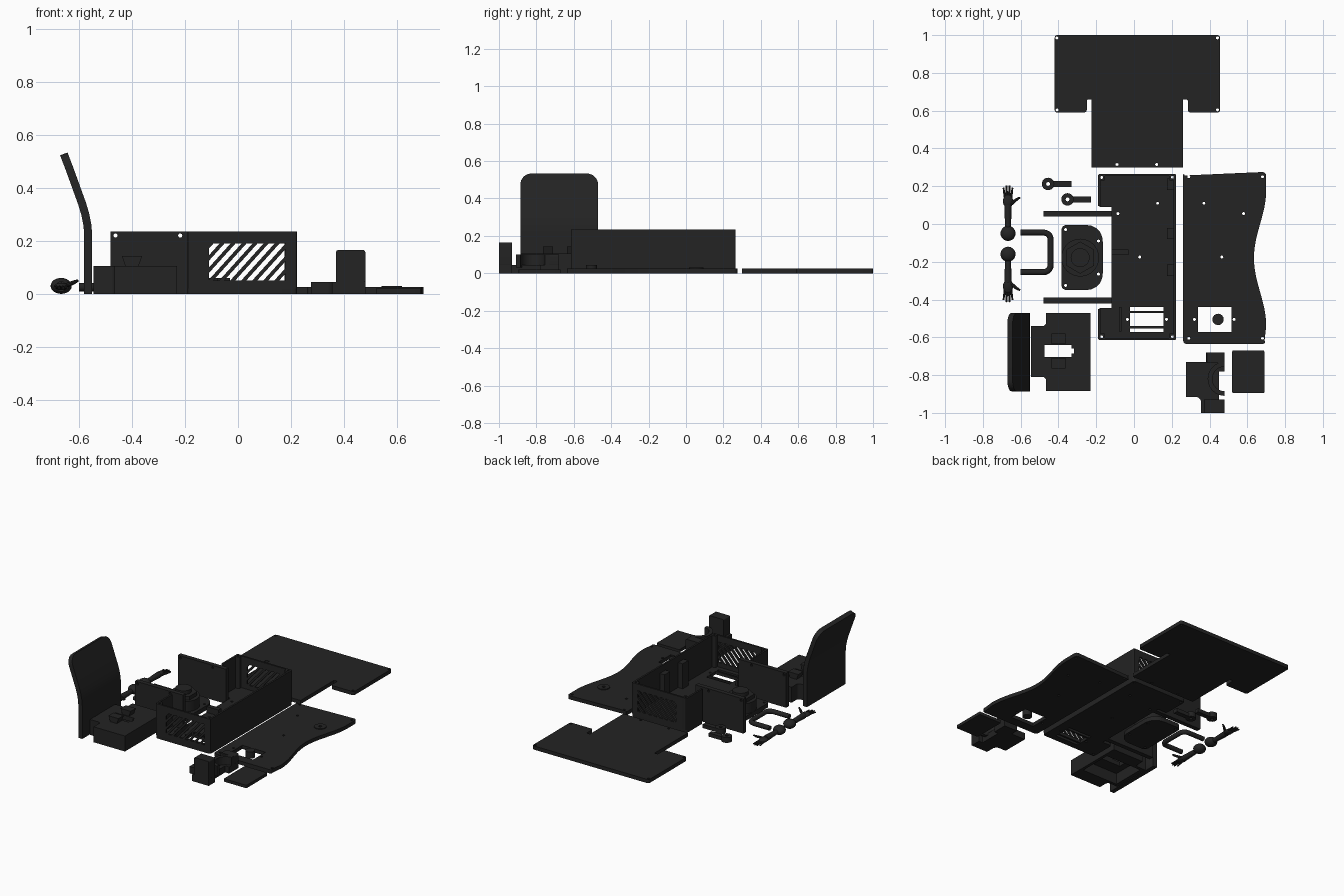
import bpy, bmesh, math
from mathutils import Vector

if "Cube" in bpy.data.objects:
    bpy.data.objects.remove(bpy.data.objects["Cube"])

black = bpy.data.materials.new("matte_black")
black.diffuse_color = (0.017, 0.017, 0.017, 1)
black.use_nodes = True
black.node_tree.nodes["Principled BSDF"].inputs["Base Color"].default_value = black.diffuse_color


def finish(name, bm, smooth=True):
    bmesh.ops.recalc_face_normals(bm, faces=bm.faces)
    me = bpy.data.meshes.new(name)
    bm.to_mesh(me)
    bm.free()
    me.materials.append(black)
    ob = bpy.data.objects.new(name, me)
    bpy.context.collection.objects.link(ob)
    if smooth:
        bpy.context.view_layer.objects.active = ob
        ob.select_set(True)
        bpy.ops.object.shade_smooth_by_angle(angle=math.radians(35))
        ob.select_set(False)
    return ob


def rnd(pts, r=0.0, n=5):
    """Round polygon corners; a point may carry its own radius."""
    out = []
    for i, p in enumerate(pts):
        a, b, c = (Vector(q[:2]) for q in (pts[i - 1], p, pts[(i + 1) % len(pts)]))
        rad = p[2] if len(p) > 2 else r
        if rad == 0:
            out.append(b)
            continue
        s, e = b + (a - b).normalized() * rad, b + (c - b).normalized() * rad
        for k in range(n + 1):
            t = k / n
            w = 0.8 * 2 * t * (1 - t)
            out.append((s * (1 - t) ** 2 + b * w + e * t * t) / ((1 - t) ** 2 + w + t * t))
    return out


def rect(x0, y0, x1, y1, r=0.0):
    return rnd([(x0, y0), (x1, y0), (x1, y1), (x0, y1)], r)


def circle(x, y, r, n=16, ph=0.0):
    return [Vector((x + r * math.cos(ph + 2 * math.pi * i / n),
                    y + r * math.sin(ph + 2 * math.pi * i / n))) for i in range(n)]


def prism(name, outline, c0, c1, holes=(), axis='z'):
    """Extrude an outline with holes along z, or along y for upright walls."""
    bm = bmesh.new()
    place = (lambda p: (p[0], p[1], c0)) if axis == 'z' else (lambda p: (p[0], c0, p[1]))
    edges = []
    for loop in [outline, *holes]:
        vs = [bm.verts.new(place(p)) for p in loop]
        edges += [bm.edges.new((vs[i - 1], vs[i])) for i in range(len(vs))]
    bmesh.ops.triangle_fill(bm, use_beauty=True, edges=edges)
    g = bmesh.ops.extrude_face_region(bm, geom=bm.faces[:], use_keep_orig=True)
    d = Vector((0, 0, c1 - c0)) if axis == 'z' else Vector((0, c1 - c0, 0))
    bmesh.ops.translate(bm, vec=d, verts=[v for v in g['geom'] if isinstance(v, bmesh.types.BMVert)])
    return finish(name, bm)


def box(name, x0, x1, y0, y1, z0, z1):
    return prism(name, rect(x0, y0, x1, y1), z0, z1)


def rod(name, a, b, r0, r1, n=12):
    a, b = Vector(a), Vector(b)
    bm = bmesh.new()
    bmesh.ops.create_cone(bm, cap_ends=True, segments=n, radius1=r0, radius2=r1, depth=(b - a).length)
    bm.transform((b - a).to_track_quat('Z', 'Y').to_matrix().to_4x4())
    bmesh.ops.translate(bm, vec=(a + b) / 2, verts=bm.verts)
    return finish(name, bm)


def ball(name, c, s):
    bm = bmesh.new()
    bmesh.ops.create_uvsphere(bm, u_segments=20, v_segments=12, radius=1)
    bmesh.ops.scale(bm, vec=s, verts=bm.verts)
    bmesh.ops.translate(bm, vec=c, verts=bm.verts)
    return finish(name, bm)


def screw_holes(pts):
    return [circle(x, y, 0.008, 10) for x, y in pts]


# T-shaped cover plate
prism("cover_plate", rnd([(-.42, 1, .015), (-.42, .59, .015), (-.25, .59, .015), (-.25, .66, .01),
                          (-.225, .66), (-.225, .3), (.26, .3), (.26, .66), (.285, .66, .01),
                          (.285, .59, .015), (.456, .59, .015), (.456, 1, .015)]), 0, .025,
      screw_holes([(-.408, .985), (.442, .985), (-.407, .604), (.442, .604), (-.09, .315), (.12, .315)]))

# Tray floor with barred window
corners = [(x, y) for x in (-.171, .204) for y in (-.597, .247)]
prism("tray_floor", rnd([(-.19, -.615, .015), (.222, -.615, .015), (.222, .265, .015), (-.19, .265, .015),
                         (-.19, .09, .015), (-.12, .09), (-.12, -.445), (-.19, -.445, .015)]), 0, .02,
      screw_holes(corners + [(.125, .11), (-.085, .055), (.03, -.175), (-.035, -.505), (.172, -.505)])
      + [rect(-.02, a, .155, b) for a, b in ((-.572, -.552), (-.54, -.472), (-.46, -.44))])


def slots():
    """Diagonal vent slots clipped to the vent rectangle."""
    out = []
    for i in range(12):
        s = -.305 + i * .0415
        poly = [(-.11, .05), (.18, .05), (.18, .19), (-.11, .19)]
        for sg, lim in ((1, s), (-1, -(s + .023))):
            f = lambda p: sg * (p[0] - p[1] * .9) - lim
            new = []
            for k, q in enumerate(poly):
                p = poly[k - 1]
                if f(p) * f(q) < 0:
                    t = f(p) / (f(p) - f(q))
                    new.append((p[0] + (q[0] - p[0]) * t, p[1] + (q[1] - p[1]) * t))
                if f(q) >= 0:
                    new.append(q)
            poly = new
            if not poly:
                break
        if len(poly) > 2:
            out.append(poly)
    return out


# Tray walls: vented ends, solid long side, short returns and corner posts
for nm, y in (("front", -.615), ("back", .253)):
    prism(nm + "_vent_wall", rect(-.185, .02, .217, .235), y, y + .012, slots(), 'y')
box("long_wall", .21, .222, -.61, .26, .02, .235)
box("front_return_wall", -.19, -.178, -.61, -.45, .02, .235)
box("back_return_wall", -.19, -.178, .095, .26, .02, .235)
for x, y in corners:
    prism("corner_post", rect(x - .018, y - .018, x + .018, y + .018, .008), .02, .235, screw_holes([(x, y)]))
for y in (.21, -.05, -.245):
    box("wall_rib", .175, .212, y - .03, y + .03, .02, .19)
box("tray_lever", -.12, -.03, -.165, -.135, .02, .06)
box("tray_divider", -.08, -.065, -.57, -.44, .02, .06)

# Side panels
for y in (-.42, .04):
    prism("side_panel", rect(-.48, 0, -.12, .235), y, y + .03,
          [circle(x, .22, .008, 10) for x in (-.462, -.218)], 'y')

# Desk plate with concave edge
edge = [(.635 + .065 * (.5 - .5 * math.cos(math.pi * abs(t))), -.18 + .36 * t)
        for t in [i / 12 for i in range(-12, 13)]]
prism("desk_plate", rnd([(.26, .275, .02), (.26, -.635, .02), (.70, -.635, .02)]) + edge
      + rnd([(.70, .18, 0), (.70, .275, .02), (.26, .275, .02)])[1:7], 0, .025,
      screw_holes([(.29, .25), (.68, .25), (.29, -.605), (.68, -.605), (.37, .11), (.58, .055),
                   (.465, -.175), (.32, -.505), (.53, -.505)]) + [rect(.34, -.572, .515, -.44)])
prism("desk_ring", circle(.58, .055, .038, 28), .025, .03, [circle(.58, .055, .01)])
prism("desk_post", circle(.445, -.505, .03, 24), 0, .045)
prism("square_pad", rect(.52, -.895, .69, -.67, .006), 0, .02)

# Bracket with a curved socket
arc = [(.48 - .09 * math.sin(a), -.82 + .09 * math.cos(a)) for a in [math.pi * i / 16 for i in range(17)]]
inner = [(.48 - .065 * math.sin(a), -.82 + .065 * math.cos(a)) for a in [math.pi * i / 16 for i in range(17)]]
prism("bracket_base", rnd([(.48, -.68), (.38, -.68), (.38, -.73), (.275, -.73), (.275, -.915),
                           (.355, -.915, .03), (.355, -1), (.48, -1), (.48, -.93), (.45, -.93),
                           (.45, -.78), (.48, -.78)]), 0, .045)
prism("bracket_socket", arc + inner[::-1], .03, .1)
prism("bracket_front_post", rect(.37, .04, .48, .165, .008), -1, -.93, axis='y')
prism("bracket_back_post", rect(.385, .04, .48, .1, .008), -.735, -.68, axis='y')

# Seat: skirt, top slab and small blocks
seat = rnd([(-.545, -.54), (-.50, -.54), (-.465, -.54, .02), (-.465, -.47), (-.23, -.47), (-.23, -.885),
            (-.465, -.885), (-.465, -.81, .02), (-.545, -.81)])
slot = rnd([(-.475, -.64), (-.33, -.64), (-.33, -.66), (-.318, -.66), (-.318, -.685), (-.33, -.685),
            (-.33, -.705), (-.475, -.705)])
prism("seat_top", seat, .075, .105, [slot])
prism("seat_skirt", seat, 0, .075, [rect(-.52, -.79, -.25, -.56)])
for y in (-.635, -.765):
    prism("seat_block", [(-.425, .105), (-.375, .105), (-.362, .142), (-.438, .142)], y, y + .055, axis='y')

# Seat back: a bent sheet with rounded top corners
path = [(-.565, 0), (-.565, .22), (-.568, .26), (-.576, .30), (-.588, .34), (-.635, .47)]
path += [(-.635 - .022 * math.sin(a), .47 + .058 * math.sin(a)) for a in [math.pi / 2 * i / 8 for i in range(1, 9)]]
bm = bmesh.new()
rows = []
for i, (x, z) in enumerate(path):
    a, b = path[max(i - 1, 0)], path[min(i + 1, len(path) - 1)]
    d = Vector((b[0] - a[0], b[1] - a[1])).normalized() * .015
    k = max(0, i - 5) / 8 * math.pi / 2
    w = .2075 - .06 * (1 - math.cos(k))
    rows.append([bm.verts.new((x + s * d.y, -.678 + u * w, z - s * d.x))
                 for s, u in ((1, -1), (1, 1), (-1, 1), (-1, -1))])
for r, q in zip(rows, rows[1:]):
    for j in range(4):
        bm.faces.new((r[j - 1], r[j], q[j], q[j - 1]))
bm.faces.new(rows[0])
bm.faces.new(rows[-1])
finish("seat_back", bm)

# Swivel housing
prism("housing_flange", rnd([(-.385, -.005, .03), (-.385, -.35, .03), (-.165, -.35, .09), (-.165, -.005, .09)]),
      0, .03, screw_holes([(-.362, -.03), (-.362, -.325), (-.188, -.09), (-.188, -.265)]))
prism("housing_body", circle(-.285, -.178, .1, 32), .03, .1)
prism("housing_hub", circle(-.285, -.178, .085, 6, math.pi / 6), .1, .125)
prism("housing_cap", circle(-.285, -.178, .05, 28), .125, .15)

# U-shaped handle
cu = bpy.data.curves.new("handle", 'CURVE')
cu.dimensions = '3D'
cu.bevel_depth = .016
cu.bevel_resolution = 3
cu.use_fill_caps = True
pts = rnd([(-.6, -.045, 0), (-.441, -.045, .04), (-.441, -.255, .04), (-.6, -.255, 0)])
sp = cu.splines.new('POLY')
sp.points.add(len(pts) - 1)
for p, q in zip(sp.points, pts):
    p.co = (q.x, q.y, .025, 1)
cu.materials.append(black)
bpy.context.collection.objects.link(bpy.data.objects.new("handle", cu))

# Two ring levers
for x, y in ((-.455, .212), (-.352, .13)):
    prism("lever_ring", circle(x, y, .033, 24), 0, .035, [circle(x, y, .01)])
    box("lever_bar", x + .028, x + .125, y - .016, y + .016, 0, .025)

# Two mirrored forearms with hands
for y0, s in ((-.05, 1), (-.16, -1)):
    at = lambda x, y, z: (-.667 + x, y0 + s * y, z)
    ball("elbow", at(0, 0, .03), (.04, .04, .03))
    rod("forearm", at(0, .02, .028), at(0, .15, .028), .015, .02)
    ball("palm", at(0, .17, .028), (.027, .035, .014))
    for k in range(4):
        f = k - 1.5
        rod("finger", at(f * .011, .19, .026), at(f * .016, .26 - abs(f) * .012, .022), .0065, .0045, 8)
    rod("thumb", at(.015, .155, .03), at(.045, .18, .042), .009, .008, 8)
    rod("thumb_tip", at(.045, .18, .042), at(.063, .19, .05), .008, .005, 8)
